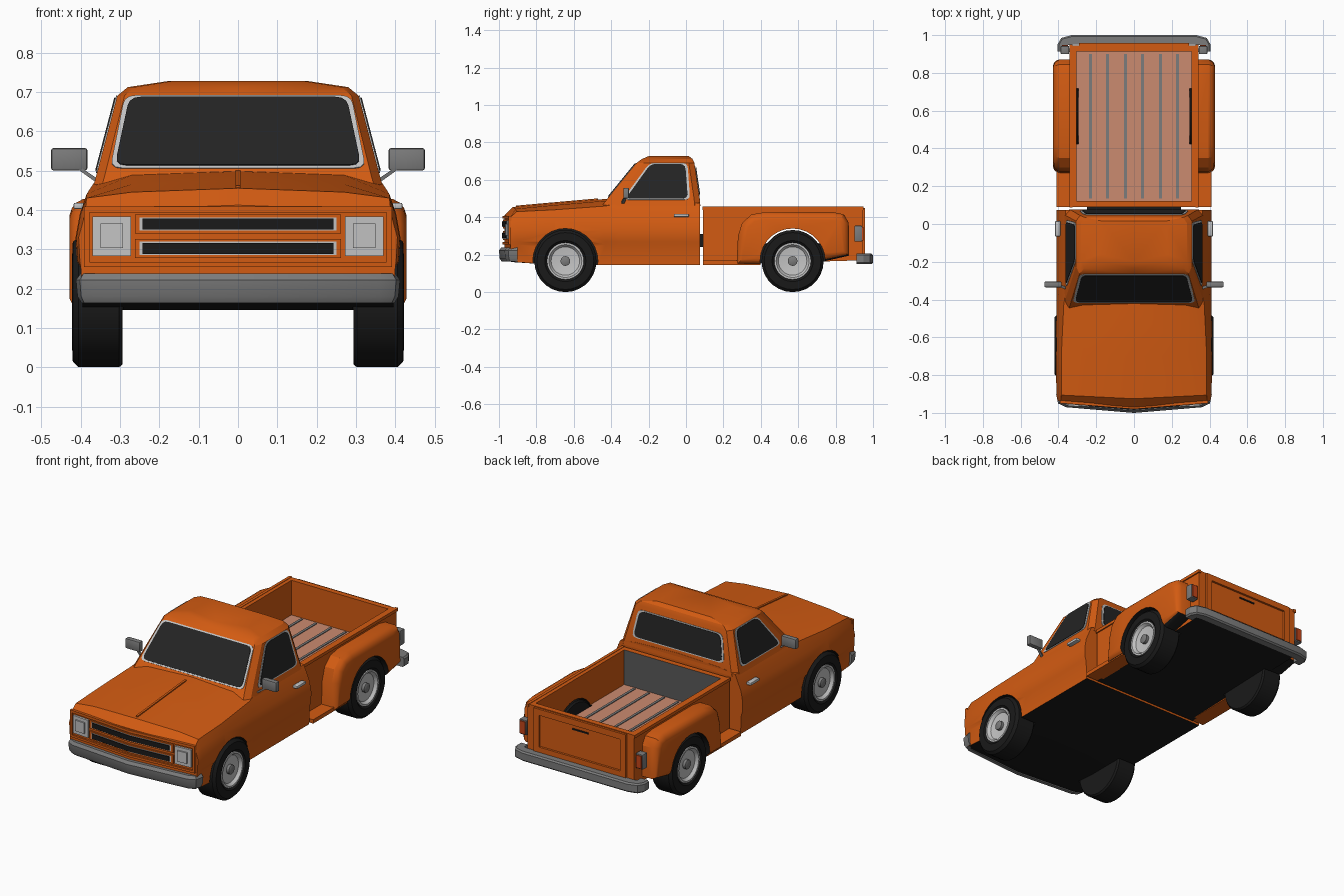
import bpy, bmesh, math
from mathutils import Vector

if "Cube" in bpy.data.objects:
    bpy.data.objects.remove(bpy.data.objects["Cube"])


def material(name, r, g, b):
    m = bpy.data.materials.new(name)
    m.diffuse_color = (r, g, b, 1)
    m.use_nodes = True
    m.node_tree.nodes["Principled BSDF"].inputs["Base Color"].default_value = m.diffuse_color
    return m


ORANGE = material("orange_paint", .65, .105, .006)
BLACK = material("black_rubber", .010, .010, .010)
GLASS = material("dark_glass", .017, .017, .017)
CHROME = material("grey_metal", .20, .20, .20)
LIGHT = material("light_metal", .55, .55, .55)
LINER = material("bed_liner_grey", .10, .10, .10)
WOOD = material("plank_wood", .60, .26, .16)
RED = material("tail_lens", .55, .06, .01)


def finish(name, bm, mats, mirror=False, rule=None):
    if mirror:
        d = bmesh.ops.duplicate(bm, geom=bm.verts[:] + bm.edges[:] + bm.faces[:])["geom"]
        for v in d:
            if isinstance(v, bmesh.types.BMVert):
                v.co.x *= -1
    bmesh.ops.remove_doubles(bm, verts=bm.verts, dist=1e-5)
    bmesh.ops.recalc_face_normals(bm, faces=bm.faces)
    if rule:
        for f in bm.faces:
            f.material_index = rule(f.calc_center_median(), f.normal)
    me = bpy.data.meshes.new(name)
    bm.to_mesh(me)
    bm.free()
    for m in mats:
        me.materials.append(m)
    o = bpy.data.objects.new(name, me)
    bpy.context.collection.objects.link(o)
    return o


def loft(name, rings, mats, closed=True, mirror=False, rule=None, caps=True):
    bm = bmesh.new()
    vs = [[bm.verts.new(p) for p in r] for r in rings]
    n = len(vs[0])
    for a, b in zip(vs, vs[1:]):
        for i in range(n if closed else n - 1):
            j = (i + 1) % n
            bm.faces.new((a[i], a[j], b[j], b[i]))
    if caps:
        bm.faces.new(vs[0])
        bm.faces.new(vs[-1][::-1])
    return finish(name, bm, mats, mirror, rule)


def box(name, x0, x1, y0, y1, z0, z1, mat, mirror=False, bevel=0):
    bm = bmesh.new()
    bmesh.ops.create_cube(bm, size=1)
    for v in bm.verts:
        v.co = ((x0 + x1) / 2 + v.co.x * (x1 - x0), (y0 + y1) / 2 + v.co.y * (y1 - y0),
                (z0 + z1) / 2 + v.co.z * (z1 - z0))
    if bevel:
        bmesh.ops.bevel(bm, geom=bm.edges[:], offset=bevel, segments=2, affect='EDGES', profile=.5)
    return finish(name, bm, [mat], mirror)


def plate(name, pts, normal, lift, mat, mirror=False, r=.03):
    """Thin plate with rounded corners lying on a slanted surface."""
    pts, nrm, out = [Vector(p) for p in pts], Vector(normal).normalized(), []
    for i, p in enumerate(pts):
        a, b = pts[i - 1] - p, pts[(i + 1) % len(pts)] - p
        a, b = p + a.normalized() * min(r, a.length * .4), p + b.normalized() * min(r, b.length * .4)
        out += [a * (1 - t) ** 2 + p * 2 * t * (1 - t) + b * t * t for t in (0, .33, .67, 1)]
    return loft(name, [[p - nrm * .003 for p in out], [p + nrm * lift for p in out]], [mat], mirror=mirror)


def nose_box(name, x0, x1, z0, z1, lift, mat):
    """Mirrored block following the shallow V of the nose."""
    def ring(d):
        return [(x, -.97 + .08 * x - d, z) for x, z in ((x0, z0), (x1, z0), (x1, z1), (x0, z1))]
    return loft(name, [ring(-.005), ring(lift)], [mat], mirror=True)


def lathe(name, profile, mat, y, z, n=28, caps=False):
    """Profile of (x, radius) turned around the axle, on both sides."""
    rings = [[(x, y + r * math.cos(k * math.tau / n), z + r * math.sin(k * math.tau / n))
              for k in range(n)] for x, r in profile]
    return loft(name, rings, [mat], mirror=True, caps=caps)


def underside(c, n):
    return 1 if n.z < -.7 and c.z < .2 else 0


# Front body: hood and lower cab
def body_ring(y, v, zb, w, ws, zs, zt):
    half = [(0, zb), (.395, zb), (.40, .255), (w, .27), (w + .003, .33), (w - .008, .39 if zs > .41 else .37),
            (ws, zs), (.27, zt - .01), (0, zt)]
    return [(x, y + v * x, z) for x, z in half]


body = loft("front_body", [
    body_ring(-.97, .08, .17, .402, .388, .40, .412),
    body_ring(-.925, .05, .16, .408, .385, .43, .455),
    body_ring(-.70, 0, .145, .410, .385, .44, .475),
    body_ring(-.43, 0, .145, .408, .372, .46, .498),
    body_ring(-.36, 0, .145, .406, .362, .475, .50),
    body_ring(.075, 0, .145, .406, .362, .475, .50)],
    [ORANGE, BLACK], closed=False, mirror=True, rule=underside)

# Cab upper part
cab = []
for z, w, f, b in ((.46, .368, -.45, .077), (.50, .357, -.42, .073), (.69, .307, -.265, .045),
                   (.712, .28, -.235, .035), (.727, .18, -.2, .015)):
    cab.append([(0, f, z), (w * .94, f, z), (w, f + .04, z), (w, b - .03, z), (w * .93, b, z), (0, b, z)])
loft("cab_roof", cab, [ORANGE], closed=False, mirror=True)

# Windows with trim
for part, d, lift, mat in (("trim", 0, .003, LIGHT), ("glass", .012, .006, GLASS)):
    ws = lambda x, z: (x, -.42 + (z - .5) * .816, z)
    sd = lambda y, z: (.357 - (z - .5) * .263, y, z)
    rw = lambda x, z: (x, .073 - (z - .5) * .147, z)
    plate("windshield_" + part, [ws(-.325 + d, .505 + d / 2), ws(.325 - d, .505 + d / 2),
          ws(.288 - d, .69 - d / 2), ws(-.288 + d, .69 - d / 2)], (0, -.19, .155), lift, mat)
    plate("side_window_" + part, [sd(-.34 + 1.5 * d, .493 + d / 2), sd(.022 - d, .493 + d / 2),
          sd(.008 - d, .69 - d / 2), sd(-.195 + d / 2, .69 - d / 2)], (.19, 0, .05), lift, mat, True)
    plate("rear_window_" + part, [rw(-.29 + d, .515 + d / 2), rw(.29 - d, .515 + d / 2),
          rw(.265 - d, .67 - d / 2), rw(-.265 + d, .67 - d / 2)], (0, .19, .028), lift, mat)

# Hood ridge
plate("hood_ridge", [(-.006, -.91, .456), (.006, -.91, .456), (.006, -.47, .495), (-.006, -.47, .495)],
      (0, 0, 1), .006, ORANGE, r=.002)

# Grille and headlights
nose_box("grille_top_rail", 0, .392, .393, .408, .010, ORANGE)
nose_box("grille_bottom_rail", 0, .392, .255, .268, .010, ORANGE)
nose_box("grille_side_rail", .378, .392, .268, .393, .010, ORANGE)
for i, z in enumerate((.302, .364)):
    nose_box(f"grille_surround_{i}", 0, .262, z - .024, z + .024, .008, ORANGE)
    nose_box(f"grille_trim_{i}", 0, .25, z - .017, z + .017, .010, LIGHT)
    nose_box(f"grille_slot_{i}", 0, .243, z - .014, z + .014, .014, BLACK)
nose_box("headlight_bezel", .272, .37, .283, .383, .012, LIGHT)
nose_box("headlight_lens", .292, .35, .303, .365, .020, LIGHT)


# Bumpers swept along a bent path of (x, y, inward x, inward y)
def bumper(name, path, section):
    full = [(-x, y, -a, b) for x, y, a, b in path[::-1]] + path
    loft(name, [[(x + a * d, y + b * d, z) for d, z in section] for x, y, a, b in full], [CHROME])


bumper("front_bumper", [(.002, -1, 0, 1), (.36, -.97, -.1, 1), (.402, -.95, -.8, .7), (.412, -.90, -1, 0)],
       [(.004, .18), (0, .222), (.012, .238), (.035, .238), (.035, .163), (.014, .163)])
bumper("rear_bumper", [(.01, 1, 0, -1), (.33, 1, 0, -1), (.385, .985, -.6, -.8), (.405, .95, -1, -.2),
                       (.405, .912, -1, 0)],
       [(0, .158), (0, .197), (.008, .205), (.05, .205), (.05, .15), (.008, .15)])

# Cargo bed: a box with its top inset and sunk
bm = bmesh.new()
bmesh.ops.create_cube(bm, size=1)
for v in bm.verts:
    v.co = (v.co.x * .67, .5175 + v.co.y * .855, .30 + v.co.z * .31)
    if v.co.z < .2 and v.co.y > .5:
        v.co.z = .17
bm.faces.ensure_lookup_table()
top = max(bm.faces, key=lambda f: f.calc_center_median().z)
bmesh.ops.inset_region(bm, faces=[top], thickness=.044)
ext = bmesh.ops.extrude_face_region(bm, geom=[top])["geom"]
bmesh.ops.delete(bm, geom=[top], context='FACES_ONLY')
for v in ext:
    if isinstance(v, bmesh.types.BMVert):
        v.co.z = .258


def bed_rule(c, n):
    if underside(c, n):
        return 1
    if abs(c.x) < .3 and .12 < c.y < .91 and c.z < .44:
        return 3 if n.z > .7 else 2
    return 0


bed = finish("cargo_bed", bm, [ORANGE, BLACK, LINER, WOOD], rule=bed_rule)
for i, x in enumerate((.045, .14, .23)):
    box(f"floor_strip_{i}", x - .007, x + .007, .135, .90, .255, .262, CHROME, True)
box("bed_side_rail", .325, .342, .088, .95, .440, .457, ORANGE, True)

# Tailgate frame and latch
box("tailgate_top", -.29, .29, .94, .957, .415, .45, ORANGE)
box("tailgate_bottom", -.29, .29, .94, .957, .205, .235, ORANGE)
box("tailgate_side", .255, .29, .94, .957, .235, .415, ORANGE, True)
box("tailgate_latch", -.05, .05, .94, .950, .385, .393, BLACK)

# Running board steps and rear fenders
step = box("side_step", .32, .41, .09, .40, .146, .168, ORANGE, True)
bm = bmesh.new()
outline = [(.27, .147), (.278, .30), (.30, .37), (.35, .415), (.42, .427), (.79, .427), (.845, .415),
           (.87, .37), (.872, .195), (.74, .165), (.66, .147)]
face = bm.faces.new([bm.verts.new((.395, y, z)) for y, z in outline])
if face.normal.x < 0 or face.calc_center_median().x < 0:
    face.normal_flip()
bm.normal_update()
if face.normal.x < 0:
    face.normal_flip()
base = [v for v in face.verts]
inner = [bm.verts.new((.32, v.co.y, v.co.z)) for v in base]
for i in range(len(base)):
    j = (i + 1) % len(base)
    bm.faces.new((base[i], base[j], inner[j], inner[i]))
bm.faces.new(inner)
bmesh.ops.recalc_face_normals(bm, faces=bm.faces)
for t, d in ((.010, .018), (.014, .010), (.016, .005)):
    bmesh.ops.inset_region(bm, faces=[face], thickness=t, depth=d, use_boundary=True)
fender = finish("rear_fender", bm, [ORANGE, BLACK], mirror=True, rule=underside)

# Wheels, and wheel arches cut from the body
for label, y, targets in (("front", -.645, [body]), ("rear", .57, [bed, fender, step])):
    lathe(label + "_tire", [(.293, .10), (.293, .158), (.302, .166), (.405, .166), (.42, .152),
                            (.422, .11), (.405, .092)], BLACK, y, .166)
    lathe(label + "_tire_back", [(.294, .11), (.31, .10)], BLACK, y, .166, caps=True)
    lathe(label + "_rim", [(.39, .098), (.418, .098), (.418, .088), (.402, .076), (.396, .03)], LIGHT, y, .166, caps=True)
    lathe(label + "_hub", [(.39, .026), (.412, .026), (.416, .018)], CHROME, y, .166, 16, True)
    cutter = lathe(label + "_arch_cutter", [(.2925, .174), (.6, .174)], BLACK, y, .166, 28, True)
    cutter.hide_render = True
    for o in targets:
        m = o.modifiers.new("arch", 'BOOLEAN')
        m.operation, m.object, m.solver = 'DIFFERENCE', cutter, 'EXACT'
        m.material_mode = 'TRANSFER'
        bpy.context.view_layer.objects.active = o
        bpy.ops.object.modifier_apply(modifier="arch")
    bpy.data.objects.remove(cutter)

# Mirrors, handles, tail lights, frame between cab and bed
box("door_mirror", .383, .475, -.335, -.305, .50, .557, CHROME, True, .006)
loft("mirror_arm", [[(.35, -.35, .462), (.35, -.335, .462), (.35, -.335, .474), (.35, -.35, .474)],
                    [(.41, -.33, .505), (.41, -.315, .505), (.41, -.315, .515), (.41, -.33, .515)]],
     [CHROME], mirror=True)
box("door_handle", .39, .418, -.065, .015, .402, .418, LIGHT, True, .004)
box("tail_light_bracket", .33, .36, .91, .93, .295, .325, CHROME, True)
box("tail_light", .343, .388, .90, .942, .27, .355, CHROME, True, .004)
box("tail_lens", .349, .382, .94, .948, .277, .348, RED, True)
box("chassis_link", -.25, .25, .07, .095, .24, .31, BLACK)

# Smooth shading with sharp creases
bpy.ops.object.select_all(action='DESELECT')
for o in bpy.context.scene.objects:
    o.select_set(True)
    bpy.context.view_layer.objects.active = o
bpy.ops.object.shade_smooth_by_angle(angle=math.radians(28))
